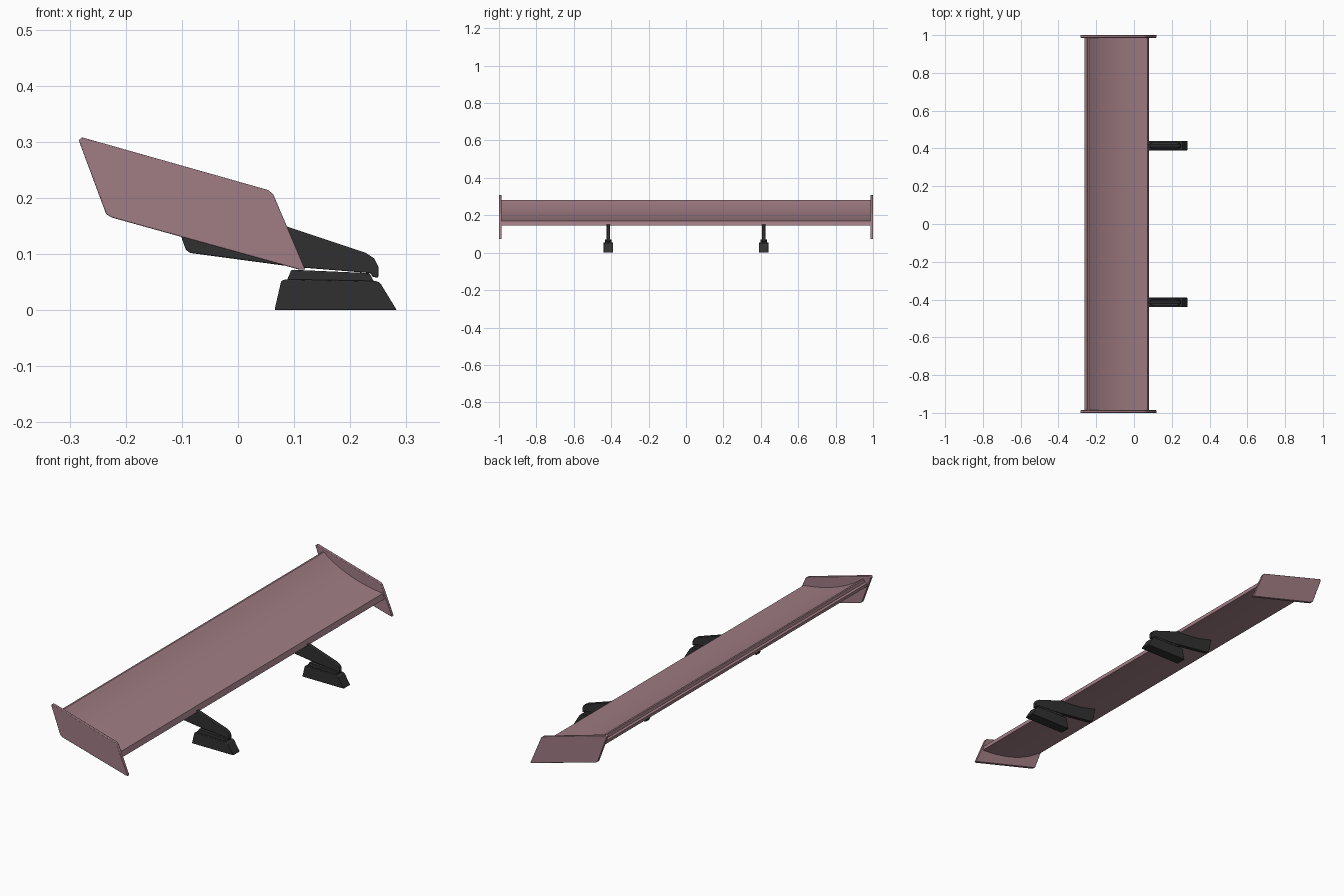
import bpy, bmesh
from mathutils import Vector

cube = bpy.data.objects.get("Cube")
if cube:
    bpy.data.objects.remove(cube, do_unlink=True)


def material(name, colour):
    m = bpy.data.materials.new(name)
    m.use_nodes = True
    m.diffuse_color = colour
    bsdf = next(n for n in m.node_tree.nodes if n.type == 'BSDF_PRINCIPLED')
    bsdf.inputs["Base Color"].default_value = colour
    return m


rose = material("dusty_rose", (0.35, 0.205, 0.23, 1))
black = material("soft_black", (0.03, 0.03, 0.03, 1))


def extrude(name, profile, y, width, mat, bevel=0.0):
    """Extrude an x-z profile along y, centred on the given y."""
    bm = bmesh.new()
    face = bm.faces.new([bm.verts.new((x, y - width / 2, z)) for x, z in profile])
    side = bmesh.ops.extrude_face_region(bm, geom=[face])
    verts = [v for v in side["geom"] if isinstance(v, bmesh.types.BMVert)]
    bmesh.ops.translate(bm, verts=verts, vec=(0, width, 0))
    bmesh.ops.recalc_face_normals(bm, faces=bm.faces)
    mesh = bpy.data.meshes.new(name)
    bm.to_mesh(mesh)
    bm.free()
    mesh.materials.append(mat)
    ob = bpy.data.objects.new(name, mesh)
    bpy.context.collection.objects.link(ob)
    if bevel:
        mod = ob.modifiers.new("soft_edges", 'BEVEL')
        mod.width = bevel
        mod.segments = 2
        mod.limit_method = 'ANGLE'
    bpy.ops.object.select_all(action='DESELECT')
    ob.select_set(True)
    bpy.context.view_layer.objects.active = ob
    bpy.ops.object.shade_smooth_by_angle(angle=0.5)
    return ob


def curve(a, b, c, steps=10):
    """Quadratic curve from a to c, pulled towards b."""
    a, b, c = Vector(a), Vector(b), Vector(c)
    ts = [i / steps for i in range(steps + 1)]
    return [tuple(a * (1 - t) ** 2 + b * 2 * t * (1 - t) + c * t * t) for t in ts]


# Main wing: curved blade with a stepped lip along the rear
top = curve((0.072, 0.17), (-0.12, 0.19), (-0.238, 0.283), 14)
lip = [(-0.246, 0.283), (-0.25, 0.27), (-0.262, 0.268), (-0.262, 0.254)]
bottom = curve((-0.255, 0.252), (-0.12, 0.152), (0.08, 0.145), 14)
extrude("wing_blade", top + lip + bottom, 0, 1.98, rose)

# Slanted end plates
plate = [(-0.284, 0.303), (-0.278, 0.308), (0.054, 0.214), (0.063, 0.206),
         (0.12, 0.072), (0.11, 0.072), (-0.225, 0.165), (-0.235, 0.171)]

# Mounts: foot, collar and swept arm
foot = [(0.065, 0), (0.283, 0), (0.253, 0.049), (0.245, 0.052),
        (0.085, 0.055), (0.077, 0.052)]
collar = [(0.086, 0.05), (0.095, 0.072), (0.234, 0.066), (0.244, 0.048)]
arm = [(-0.108, 0.18), (-0.1, 0.127), (-0.093, 0.108), (-0.086, 0.102),
       (0.1, 0.077), (0.236, 0.066), (0.24, 0.059), (0.25, 0.058),
       (0.25, 0.078), (0.243, 0.092), (0.228, 0.102), (0.09, 0.148), (0.05, 0.16)]

for side, s in (("left", 1), ("right", -1)):
    # The plates and mounts sit at mirrored places along the span
    where = "back" if s > 0 else "front"
    extrude(f"end_plate_{where}", plate, s * 0.993, 0.014, rose, 0.002)
    y = s * 0.415
    extrude(f"mount_foot_{where}", foot, y, 0.05, black, 0.002)
    extrude(f"mount_collar_{where}", collar, y, 0.034, black, 0.002)
    extrude(f"mount_arm_{where}", arm, y, 0.018, black, 0.002)
